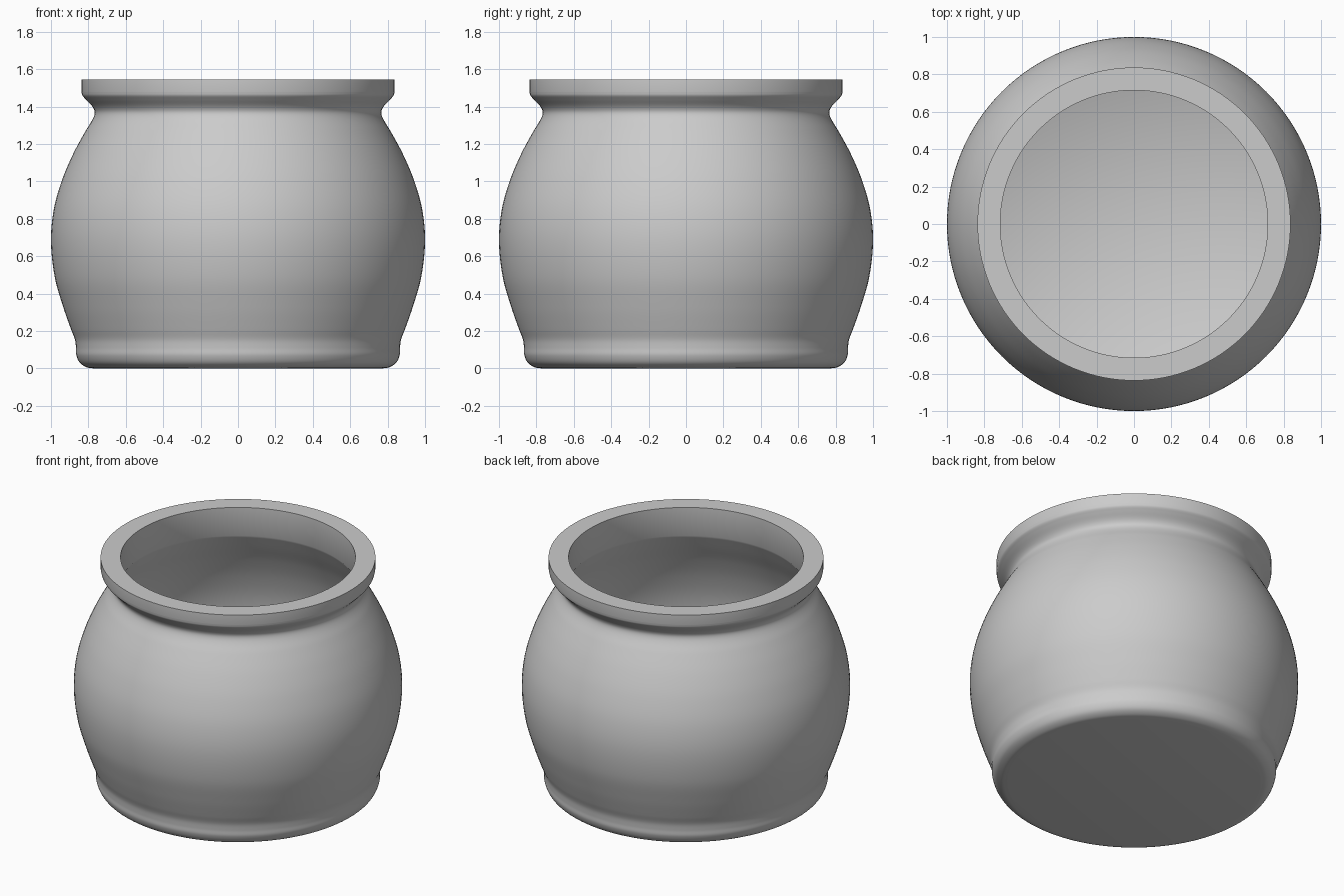
import bpy
import bmesh
import math
from mathutils import Vector

SEGMENTS = 128

cube = bpy.data.objects.get("Cube")
if cube:
    bpy.data.objects.remove(cube, do_unlink=True)


def smooth_curve(points, steps=6):
    """Smooth path through (radius, height) points, spaced by chord length."""
    pts = [Vector((r, 0, z)) for r, z in points]
    last = len(pts) - 1
    t = [0.0]
    for a, b in zip(pts, pts[1:]):
        t.append(t[-1] + (b - a).length)
    tangents = []
    for i in range(len(pts)):
        lo, hi = max(i - 1, 0), min(i + 1, last)
        tangents.append((pts[hi] - pts[lo]) / (t[hi] - t[lo]))
    path = []
    for i in range(last):
        span = t[i + 1] - t[i]
        for k in range(steps):
            u = k / steps
            path.append(pts[i] * (2 * u**3 - 3 * u**2 + 1)
                        + tangents[i] * span * (u**3 - 2 * u**2 + u)
                        + pts[i + 1] * (3 * u**2 - 2 * u**3)
                        + tangents[i + 1] * span * (u**3 - u**2))
    path.append(pts[-1])
    return path


def lathe(name, path, material):
    """Spin a profile about the vertical axis into a closed smooth solid."""
    bm = bmesh.new()
    verts = [bm.verts.new(p) for p in path]
    edges = [bm.edges.new(pair) for pair in zip(verts, verts[1:])]
    bmesh.ops.spin(bm, geom=verts + edges, cent=(0, 0, 0), axis=(0, 0, 1),
                   angle=math.tau, steps=SEGMENTS)
    bmesh.ops.remove_doubles(bm, verts=bm.verts, dist=0.0005)
    bmesh.ops.recalc_face_normals(bm, faces=bm.faces)
    mesh = bpy.data.meshes.new(name)
    bm.to_mesh(mesh)
    bm.free()
    mesh.materials.append(material)
    obj = bpy.data.objects.new(name, mesh)
    bpy.context.collection.objects.link(obj)
    bpy.ops.object.select_all(action="DESELECT")
    obj.select_set(True)
    bpy.context.view_layer.objects.active = obj
    bpy.ops.object.shade_smooth_by_angle(angle=math.radians(40))
    return obj


# Material
grey = bpy.data.materials.new("light grey")
grey.use_nodes = True
grey.diffuse_color = (0.6, 0.6, 0.6, 1)
grey.node_tree.nodes["Principled BSDF"].inputs["Base Color"].default_value = (0.6, 0.6, 0.6, 1)

# Outside: rounded foot, round belly, narrow neck, flared lip
outside = smooth_curve([
    (0.77, 0), (0.81, 0.007), (0.845, 0.03), (0.864, 0.07), (0.866, 0.11),
    (0.872, 0.155), (0.893, 0.21), (0.935, 0.33), (0.98, 0.49), (1.0, 0.68),
    (0.985, 0.85), (0.94, 1.01), (0.88, 1.15), (0.815, 1.27), (0.776, 1.335),
    (0.766, 1.37), (0.778, 1.4), (0.815, 1.44), (0.832, 1.46), (0.837, 1.48)])

# Inside: straight neck, then a wall following the belly down to the floor
inside = smooth_curve([
    (0.715, 1.355), (0.765, 1.26), (0.83, 1.14), (0.89, 1.0), (0.935, 0.84),
    (0.95, 0.68), (0.93, 0.5), (0.885, 0.34), (0.835, 0.2), (0.79, 0.11),
    (0.72, 0.06)])

rim = [Vector((0.837, 0, 1.545)), Vector((0.715, 0, 1.545))]
profile = [Vector((0, 0, 0))] + outside + rim + inside + [Vector((0, 0, 0.06))]
lathe("pot", profile, grey)
